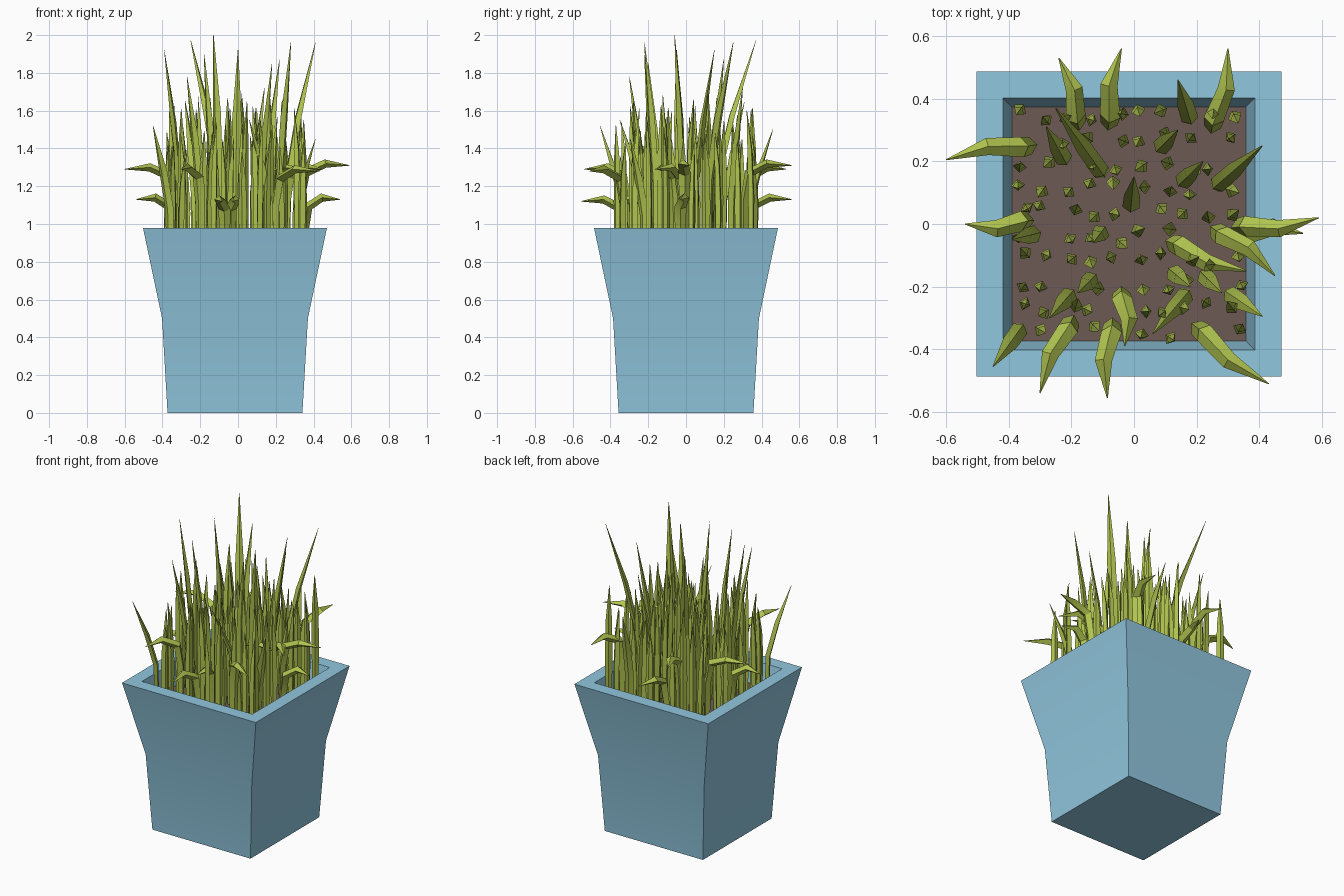
import bpy, bmesh, math, random
from mathutils import Vector

if "Cube" in bpy.data.objects:
    bpy.data.objects.remove(bpy.data.objects["Cube"])

random.seed(4)
CX = -0.016      # pot centre in x
SOIL_Z = 0.84


def material(name, r, g, b):
    m = bpy.data.materials.new(name)
    m.diffuse_color = [(c / 255) ** 2.2 for c in (r, g, b)] + [1]
    m.use_nodes = True
    m.node_tree.nodes["Principled BSDF"].inputs["Base Color"].default_value = m.diffuse_color
    return m


def finish(bm, name, mat):
    bmesh.ops.recalc_face_normals(bm, faces=bm.faces)
    me = bpy.data.meshes.new(name)
    bm.to_mesh(me)
    bm.free()
    me.materials.append(mat)
    ob = bpy.data.objects.new(name, me)
    bpy.context.collection.objects.link(ob)
    bpy.ops.object.select_all(action='DESELECT')
    ob.select_set(True)
    bpy.context.view_layer.objects.active = ob
    bpy.ops.object.shade_smooth_by_angle(angle=math.radians(30))
    return ob


def loft(bm, rings):
    """Join rings of points with quads and cap both ends."""
    vs = [[bm.verts.new(p) for p in ring] for ring in rings]
    n = len(vs[0])
    for a, b in zip(vs, vs[1:]):
        for i in range(n):
            j = (i + 1) % n
            bm.faces.new((a[i], a[j], b[j], b[i]))
    bm.faces.new(vs[0])
    bm.faces.new(vs[-1])


def square(h, z):
    return [(CX + sx * h, sy * h, z) for sx, sy in ((-1, -1), (1, -1), (1, 1), (-1, 1))]


blue = material("pot blue", 144, 198, 222)
brown = material("soil brown", 108, 90, 84)
green = material("grass green", 174, 194, 80)

# Flared square pot with thick rim and recessed inside
bm = bmesh.new()
loft(bm, [square(0.357, 0), square(0.386, 0.5), square(0.487, 0.98),
          square(0.402, 0.98), square(0.371, SOIL_Z - 0.01)])
finish(bm, "pot", blue)

# Soil
bm = bmesh.new()
loft(bm, [square(0.371, SOIL_Z - 0.008), square(0.373, SOIL_Z)])
finish(bm, "soil", brown)


def blade(bm, path, widths, lean, thick=0.6):
    """Tapered diamond-section blade along a path, flat side across the lean."""
    side = Vector((-math.sin(lean), math.cos(lean), 0))
    rings = []
    for i, p in enumerate(path):
        t = (path[min(i + 1, len(path) - 1)] - path[max(i - 1, 0)]).normalized()
        nrm = t.cross(side).normalized()
        w = widths[i] / 2
        rings.append([p + side * w, p + nrm * w * thick, p - side * w, p - nrm * w * thick])
    loft(bm, rings)


# Leaning blades: root x, root y, tip x, tip y, tip z
DROOPING = [(-.33, .25, -.60, .205, 1.29), (-.34, .01, -.54, 0, 1.13),
            (.33, -.01, .59, .02, 1.31), (.35, -.03, .54, -.03, 1.13),
            (.26, -.02, .45, -.165, 1.29), (.12, -.06, .36, -.15, 1.29),
            (.20, -.33, .43, -.51, 1.28), (-.07, -.32, -.085, -.555, 1.12),
            (-.20, -.31, -.30, -.54, 1.29), (-.04, -.22, -.03, -.39, 1.12),
            (-.08, .32, -.04, .56, 1.13), (.25, .31, .30, .56, 1.31),
            (-.18, .32, -.24, .53, 1.29)]
RISING = [(-.36, -.33, -.45, -.455, 1.52), (.30, -.22, .41, -.295, 1.45),
          (.18, .33, .14, .46, 1.50), (.17, -.22, .06, -.35, 1.55),
          (-.20, -.22, -.27, -.30, 1.78), (-.10, .16, -.25, .37, 1.97),
          (.26, .12, .41, .25, 1.96), (-.31, -.03, -.39, -.05, 1.92),
          (-.10, -.02, -.13, -.06, 2.0), (-.01, .05, 0, .15, 1.92),
          (.22, -.16, .28, -.22, 1.96), (.08, .24, .14, .30, 1.72),
          (.15, .13, .22, .20, 1.87), (.12, -.15, .18, -.2, 1.85),
          (-.22, .20, -.28, .31, 1.65), (-.13, -.17, -.18, -.22, 1.90)]

up = Vector((0, 0, 1))
bm = bmesh.new()
roots = []
for rx, ry, tx, ty, z in DROOPING:
    a, b = Vector((rx, ry, 0)), Vector((tx, ty, 0))
    lean = math.atan2(ty - ry, tx - rx)
    bow = Vector((-math.sin(lean), math.cos(lean), 0)) * random.choice((-.02, .02))
    path = [a + up * (SOIL_Z - .01), a + up * (z - .18),
            a.lerp(b, .1) + up * (z - .04), a.lerp(b, .5) + bow + up * (z + .01),
            b + up * z]
    blade(bm, path, (.045, .055, .065, .055, .003), lean, .8)
    roots.append(a)
for rx, ry, tx, ty, z in RISING:
    a, b = Vector((rx, ry, 0)), Vector((tx, ty, 0))
    lean = math.atan2(ty - ry, tx - rx)
    path = [a.lerp(b, f) + up * (SOIL_Z + (z - SOIL_Z) * k)
            for f, k in ((0, -.01), (.03, .35), (.4, .65), (1, 1))]
    blade(bm, path, (.045, .055, .052, .003), lean)
    roots.append(a)
finish(bm, "leaning_grass", green)

# Upright blades on a jittered grid, kept clear of the leaning roots
bm = bmesh.new()
N = 10
for i in range(N):
    for j in range(N):
        p = Vector((CX + (i / (N - 1) - .5) * .69 + random.uniform(-.022, .022),
                    (j / (N - 1) - .5) * .69 + random.uniform(-.022, .022), 0))
        if any((p - r).length < .04 for r in roots):
            continue
        edge = max(abs(p.x - CX), abs(p.y)) / .36
        z = random.uniform(1.45, 1.75) - .12 * edge
        lean = random.uniform(0, math.tau)
        d = Vector((math.cos(lean), math.sin(lean), 0)) * random.uniform(.005, .03)
        path = [p + d * f + up * (SOIL_Z + (z - SOIL_Z) * k)
                for f, k in ((0, -.01), (0, .4), (.3, .72), (1, 1))]
        blade(bm, path, (.036, .046, .038, .003), lean, .8)
finish(bm, "upright_grass", green)
